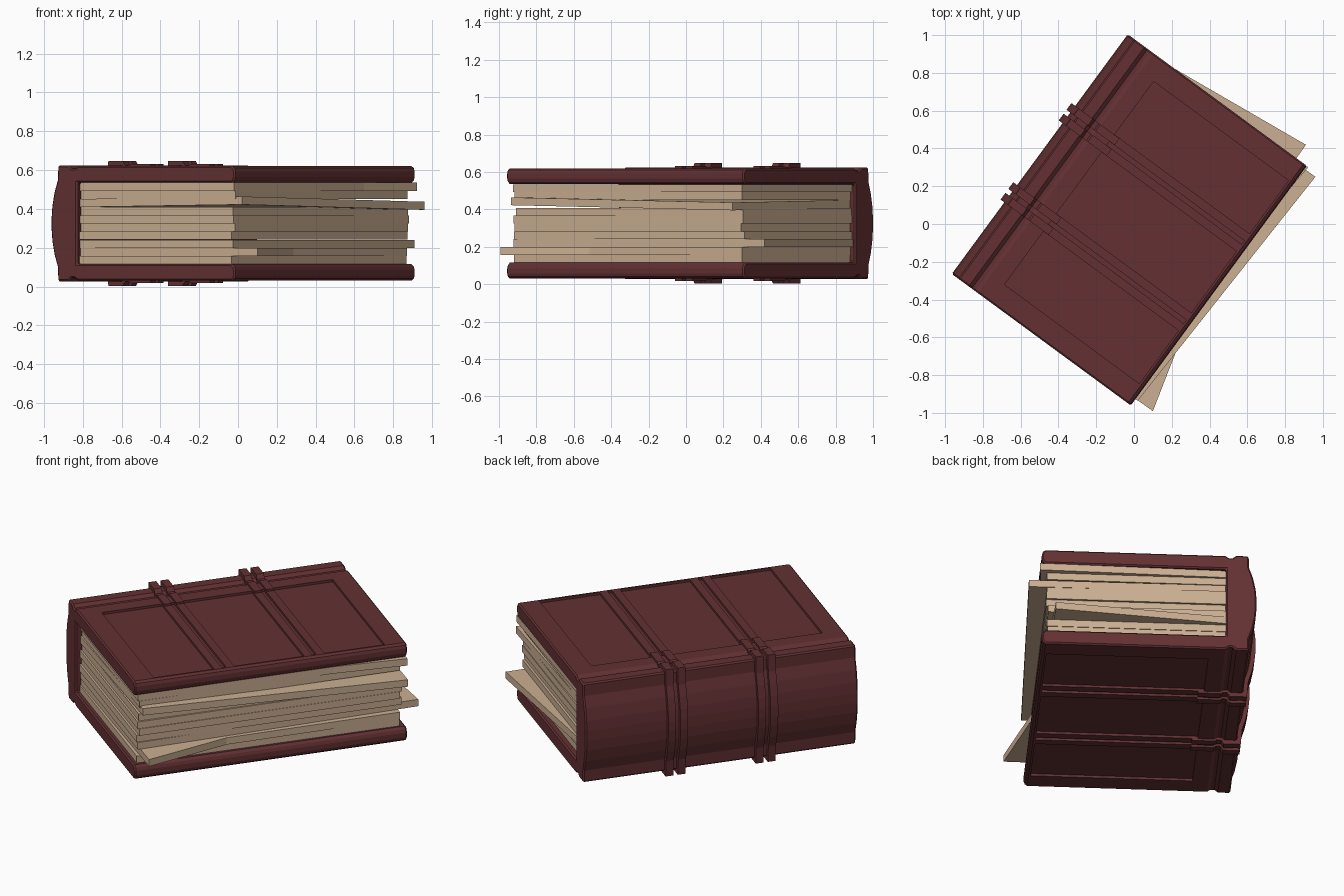
import bpy, bmesh, math, random

if "Cube" in bpy.data.objects:
    bpy.data.objects.remove(bpy.data.objects["Cube"])

random.seed(4)
ZC = 0.325                      # mid height of the book
ANGLE = math.radians(-36.3)     # book is turned on the ground


def material(name, rgb):
    m = bpy.data.materials.new(name)
    m.diffuse_color = (*rgb, 1)
    m.use_nodes = True
    m.node_tree.nodes["Principled BSDF"].inputs["Base Color"].default_value = m.diffuse_color
    return m


LEATHER = material("leather", (0.125, 0.03, 0.033))
PAPER = material("paper", (0.60, 0.43, 0.29))


def prism(name, bottom, top, mat):
    """Solid between two matching loops of 3D points, placed in the book's turned frame."""
    bm = bmesh.new()
    a = [bm.verts.new(p) for p in bottom]
    b = [bm.verts.new(p) for p in top]
    n = len(a)
    bm.faces.new(a)
    bm.faces.new(b[::-1])
    for i in range(n):
        bm.faces.new((a[i], b[i], b[(i + 1) % n], a[(i + 1) % n]))
    bmesh.ops.recalc_face_normals(bm, faces=bm.faces)
    me = bpy.data.meshes.new(name)
    bm.to_mesh(me)
    bm.free()
    ob = bpy.data.objects.new(name, me)
    ob.location = (-0.0225, 0.02, 0)
    ob.rotation_euler.z = ANGLE
    me.materials.append(mat)
    bpy.context.collection.objects.link(ob)
    return ob


def section(name, pts, v0, v1, mat):
    """Cross-section in (width, height) extruded along the spine."""
    return prism(name, [(u, v0, z) for u, z in pts], [(u, v1, z) for u, z in pts], mat)


def mirrored(half):
    """Upper half profile (height above mid) continued with its lower mirror image."""
    return [(u, ZC + h) for u, h in half] + [(u, ZC - h) for u, h in reversed(half)]


def apply(ob, kind, **settings):
    mod = ob.modifiers.new(kind.lower(), kind)
    for k, v in settings.items():
        setattr(mod, k, v)
    bpy.context.view_layer.objects.active = ob
    bpy.ops.object.modifier_apply(modifier=mod.name)


# Leather case: both boards, hinge grooves and rounded spine in one section
case_half = [(-0.424, 0.21), (0.565, 0.21), (0.579, 0.222), (0.585, 0.24), (0.585, 0.268),
             (0.579, 0.285), (0.565, 0.295), (-0.42, 0.295), (-0.44, 0.282), (-0.46, 0.282),
             (-0.48, 0.298), (-0.548, 0.298), (-0.55, 0.225), (-0.572, 0.16),
             (-0.586, 0.09), (-0.591, 0.03)]
inner = case_half[:1]
upper = [(u, ZC + h) for u, h in case_half]
lower = [(u, ZC - h) for u, h in reversed(case_half)]
case = section("book_case", upper + lower, -0.787, 0.787, LEATHER)
apply(case, "BEVEL", width=0.008, segments=1, limit_method='ANGLE', angle_limit=math.radians(60))

# Sunken panels on both boards; the strips left between them are the ridges
panels = [(-0.667, -0.318), (-0.272, -0.248), (-0.202, 0.202), (0.248, 0.272), (0.318, 0.667)]
for side in (1, -1):
    for v0, v1 in panels:
        z0, z1 = ZC + side * 0.281, ZC + side * 0.36
        box = [(-0.333, z0), (0.553, z0), (0.553, z1), (-0.333, z1)]
        cutter = section("panel_cutter", box, v0, v1, LEATHER)
        cutter.hide_render = True
        bpy.context.view_layer.update()
        apply(case, "BOOLEAN", operation='DIFFERENCE', object=cutter, solver='EXACT')
        bpy.data.objects.remove(cutter)

# Raised bands wrapping the spine onto both boards
band_half = [(-0.50, 0.25), (-0.30, 0.25), (-0.30, 0.307), (-0.425, 0.307), (-0.435, 0.298),
             (-0.46, 0.298), (-0.475, 0.322), (-0.568, 0.322), (-0.576, 0.225),
             (-0.596, 0.16), (-0.610, 0.09), (-0.616, 0.03)]
for i, v in enumerate((-0.295, -0.225, 0.225, 0.295)):
    section(f"spine_band_{i + 1}", mirrored(band_half), v - 0.022, v + 0.022, LEATHER)

# Stack of page bundles; a few have corners pulled out of line
LOOSE = {
    1: [(-0.44, -0.755), (0.697, -0.742), (0.565, -0.25), (0.555, 0.755), (-0.44, 0.755)],
    2: [(-0.44, -0.76), (0.555, -0.76), (0.515, 0.874), (-0.44, 0.77)],
    7: [(-0.44, -0.76), (0.60, -0.745), (0.656, 0.767), (-0.44, 0.75)],
    9: [(-0.44, -0.76), (0.56, -0.76), (0.565, 0.367), (0.595, 0.785), (-0.44, 0.765)],
}
T = 0.042
for i in range(10):
    j = [random.uniform(-0.009, 0.009) for _ in range(4)]
    outline = LOOSE.get(i) or [(-0.44, -0.758 + j[0]), (0.555 + j[1], -0.758 + j[0]),
                               (0.555 + j[2], 0.758 + j[3]), (-0.44, 0.758 + j[3])]
    z = 0.115 + i * T
    tilt = 0.018 if i == 7 else 0
    drop = lambda u, v: -tilt * v if u > 0 else 0
    prism(f"page_bundle_{i + 1}",
          [(u, v, z + drop(u, v)) for u, v in outline],
          [(u, v, z + T - 0.0005 + drop(u, v)) for u, v in outline], PAPER)
